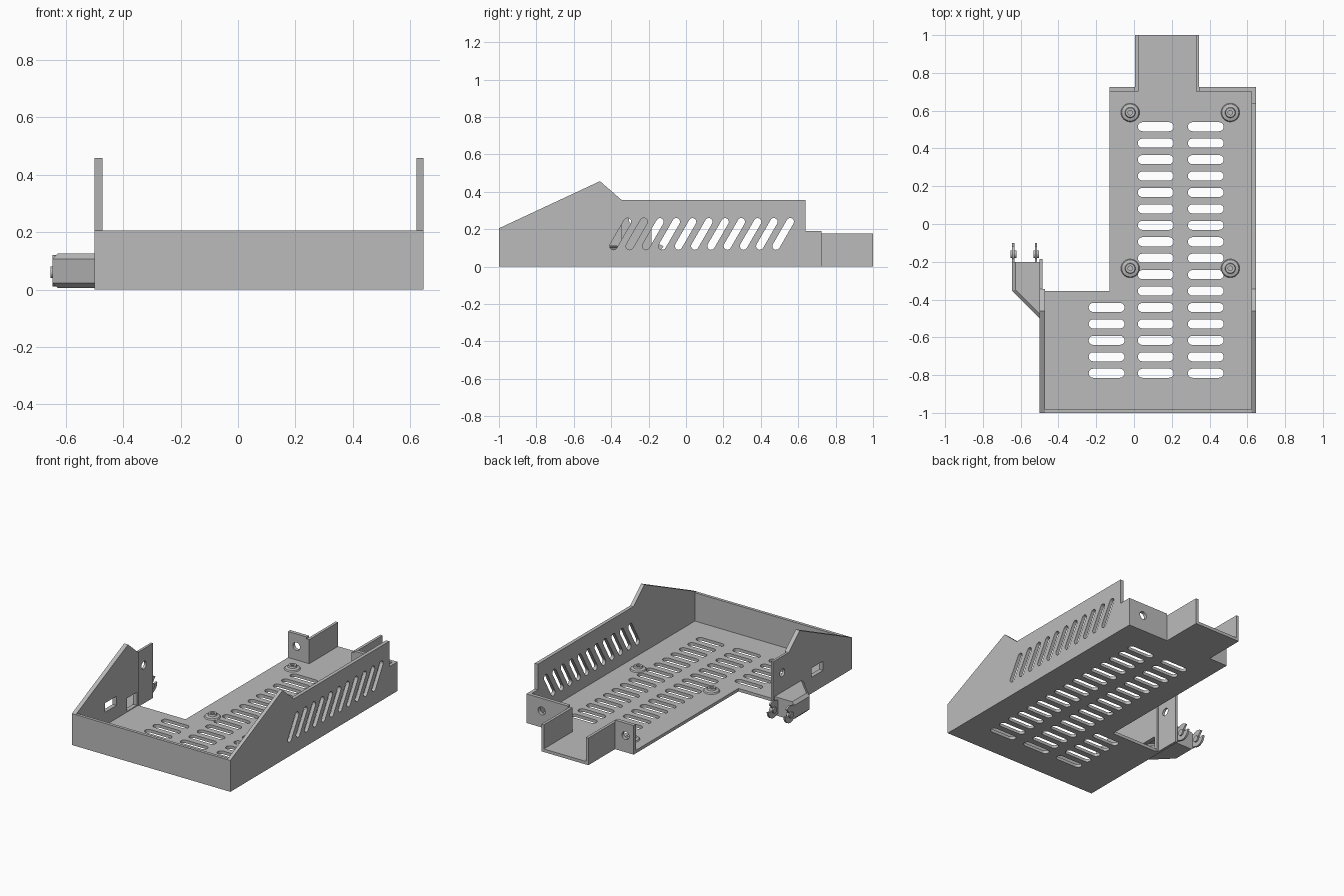
import bpy, bmesh
from math import pi, sin, cos, radians
from mathutils import Matrix, Vector

cube = bpy.data.objects.get("Cube")
if cube:
    bpy.data.objects.remove(cube, do_unlink=True)

grey = bpy.data.materials.new("sheet grey")
grey.use_nodes = True
grey.diffuse_color = (0.5, 0.5, 0.5, 1)
grey.node_tree.nodes["Principled BSDF"].inputs["Base Color"].default_value = (0.5, 0.5, 0.5, 1)


def add_object(name, mesh):
    mesh.materials.clear()
    mesh.materials.append(grey)
    ob = bpy.data.objects.new(name, mesh)
    bpy.context.collection.objects.link(ob)
    return ob


def frame(axis, offset):
    """Plane frame: drawing axes are the two world axes other than `axis`."""
    if axis == "x":
        return Matrix(((0, 0, 1, offset), (1, 0, 0, 0), (0, 1, 0, 0), (0, 0, 0, 1)))
    if axis == "y":
        return Matrix(((1, 0, 0, 0), (0, 0, -1, offset), (0, 1, 0, 0), (0, 0, 0, 1)))
    return Matrix.Translation((0, 0, offset))


def plate(name, axis, low, high, outline, holes=()):
    """Flat plate between two offsets on an axis, with openings."""
    curve = bpy.data.curves.new(name, "CURVE")
    curve.dimensions, curve.fill_mode = "2D", "BOTH"
    curve.extrude = (high - low) / 2
    for loop in (outline, *holes):
        spline = curve.splines.new("POLY")
        spline.points.add(len(loop) - 1)
        for point, (u, v) in zip(spline.points, loop):
            point.co = (u, v, 0, 1)
        spline.use_cyclic_u = True
    temp = bpy.data.objects.new(name + " temp", curve)
    bpy.context.collection.objects.link(temp)
    graph = bpy.context.evaluated_depsgraph_get()
    mesh = bpy.data.meshes.new_from_object(temp.evaluated_get(graph))
    bpy.data.objects.remove(temp, do_unlink=True)
    mesh.transform(frame(axis, (low + high) / 2))
    bm = bmesh.new()
    bm.from_mesh(mesh)
    bmesh.ops.remove_doubles(bm, verts=bm.verts, dist=1e-5)
    bmesh.ops.recalc_face_normals(bm, faces=bm.faces)
    for face in bm.faces:
        face.smooth = False
    bm.to_mesh(mesh)
    bm.free()
    return add_object(name, mesh)


def rect(u0, u1, v0, v1):
    return [(u0, v0), (u1, v0), (u1, v1), (u0, v1)]


def circle(u, v, r, n=20):
    return [(u + r * cos(2 * pi * i / n), v + r * sin(2 * pi * i / n)) for i in range(n)]


def slot(start, end, r, n=8):
    """Round-ended slot between two end centres."""
    a, b = Vector(start), Vector(end)
    t = (b - a).normalized()
    side = Vector((t.y, -t.x))
    ring = []
    for centre, d, s in ((b, t, side), (a, -t, -side)):
        for i in range(n + 1):
            k = pi * i / n
            ring.append(tuple(centre + r * (s * cos(k) + d * sin(k))))
    return ring


# Floor pan with three columns of vent slots
pitch = 0.087
vents = []
for x0, rows in ((-0.24, 5), (0.02, 16), (0.285, 16)):
    for i in range(rows):
        y = -0.79 + i * pitch
        vents.append(slot((x0 + 0.024, y), (x0 + 0.166, y), 0.024))
floor_outline = [(-0.5, -1), (0.645, -1), (0.645, 0.725), (0.345, 0.725), (0.345, 1),
                 (0.005, 1), (0.005, 0.725), (-0.13, 0.725), (-0.13, -0.355), (-0.5, -0.355)]
plate("floor_pan", "z", 0, 0.02, floor_outline, vents)

# Front wall
plate("front_wall", "y", -1, -0.98, rect(-0.5, 0.645, 0, 0.205))

# Side walls share the sloped front shape
slope = [(-1, 0), (-1, 0.205), (-0.46, 0.457), (-0.345, 0.357)]
side_vents = []
for i in range(11):
    y = -0.388 + i * pitch
    side_vents.append(slot((y, 0.11), (y + 0.075, 0.24), 0.02))
plate("left_side_wall", "x", 0.622, 0.645,
      slope + [(0.64, 0.357), (0.64, 0.19), (0.725, 0.19), (0.725, 0)], side_vents)
plate("right_side_wall", "x", -0.5, -0.472,
      slope + [(-0.345, 0)],
      [rect(-0.7, -0.58, 0.105, 0.165), rect(-0.47, -0.37, 0.025, 0.11)])
plate("right_wall_tab", "x", -0.5, -0.484, rect(-0.345, -0.185, 0, 0.357),
      [circle(-0.28, 0.25, 0.025)])

# Rear flanges and channel walls
for name, x0, x1, hole_x in (("right", -0.13, 0.005, -0.07), ("left", 0.345, 0.645, 0.535)):
    plate(name + "_rear_flange", "y", 0.702, 0.725, rect(x0, x1, 0, 0.19),
          [circle(hole_x, 0.108, 0.026)])
for name, x in (("right", 0.005), ("left", 0.327)):
    plate(name + "_channel_wall", "x", x, x + 0.018, rect(0.702, 1, 0, 0.177))


# Turned standoffs with a blind hole
def standoff(name, x, y):
    profile = [(0.05, 0.019), (0.045, 0.028), (0.028, 0.033), (0.025, 0.045),
               (0.012, 0.045), (0.012, 0.021)]
    n = 24
    bm = bmesh.new()
    rings = [[bm.verts.new((x + u, y + v, z)) for u, v in circle(0, 0, r, n)]
             for r, z in profile]
    for low, high in zip(rings, rings[1:]):
        for i in range(n):
            j = (i + 1) % n
            bm.faces.new((low[i], low[j], high[j], high[i]))
    bm.faces.new(rings[-1])
    mesh = bpy.data.meshes.new(name)
    bm.to_mesh(mesh)
    bm.free()
    ob = add_object(name, mesh)
    bpy.ops.object.select_all(action="DESELECT")
    ob.select_set(True)
    bpy.context.view_layer.objects.active = ob
    bpy.ops.object.shade_smooth_by_angle(angle=radians(25))


for row, y in (("front", -0.235), ("rear", 0.59)):
    for side, x in (("right", -0.02), ("left", 0.51)):
        standoff(f"{row}_{side}_standoff", x, y)

# Hollow side bracket, open towards the tray
bm = bmesh.new()
base = bm.faces.new([bm.verts.new((x, y, 0.005)) for x, y in
                     ((-0.5, -0.5), (-0.5, -0.2), (-0.645, -0.2), (-0.645, -0.355))])
top = bmesh.ops.extrude_face_region(bm, geom=[base])["geom"]
bmesh.ops.translate(bm, vec=(0, 0, 0.12), verts=[g for g in top if isinstance(g, bmesh.types.BMVert)])
bmesh.ops.recalc_face_normals(bm, faces=bm.faces)
outer = [e for e in bm.edges if abs(e.verts[0].co.z - e.verts[1].co.z) < 0.01
         and min(v.co.x for v in e.verts) < -0.6 and max(v.co.y for v in e.verts) < -0.19
         and sum(v.co.y for v in e.verts) < -0.41]
bmesh.ops.bevel(bm, geom=outer, offset=0.018, segments=1, affect="EDGES")
inner = [f for f in bm.faces if all(v.co.x > -0.501 for v in f.verts)]
bmesh.ops.delete(bm, geom=inner, context="FACES")
mesh = bpy.data.meshes.new("side_bracket")
bm.to_mesh(mesh)
bm.free()
shell = add_object("side_bracket", mesh).modifiers.new("wall", "SOLIDIFY")
shell.thickness, shell.offset = 0.012, -1

# Clip hooks with a notch, and their pivot bosses
hook = [(-0.155 + 0.055 * cos(radians(a)), 0.065 + 0.055 * sin(radians(a)))
        for a in range(50, 361, 10)]
hook += [(-0.13, 0.06), (-0.145, 0.075), (-0.135, 0.09)]
for name, x, boss in (("outer", -0.645, -0.653), ("inner", -0.525, -0.533)):
    plate(name + "_hook", "x", x, x + 0.012, hook)
    plate(name + "_hook_arm", "x", x, x + 0.012, rect(-0.205, -0.175, 0.02, 0.11))
    plate(name + "_hook_boss", "x", boss, boss + 0.03, circle(-0.16, 0.06, 0.02))
